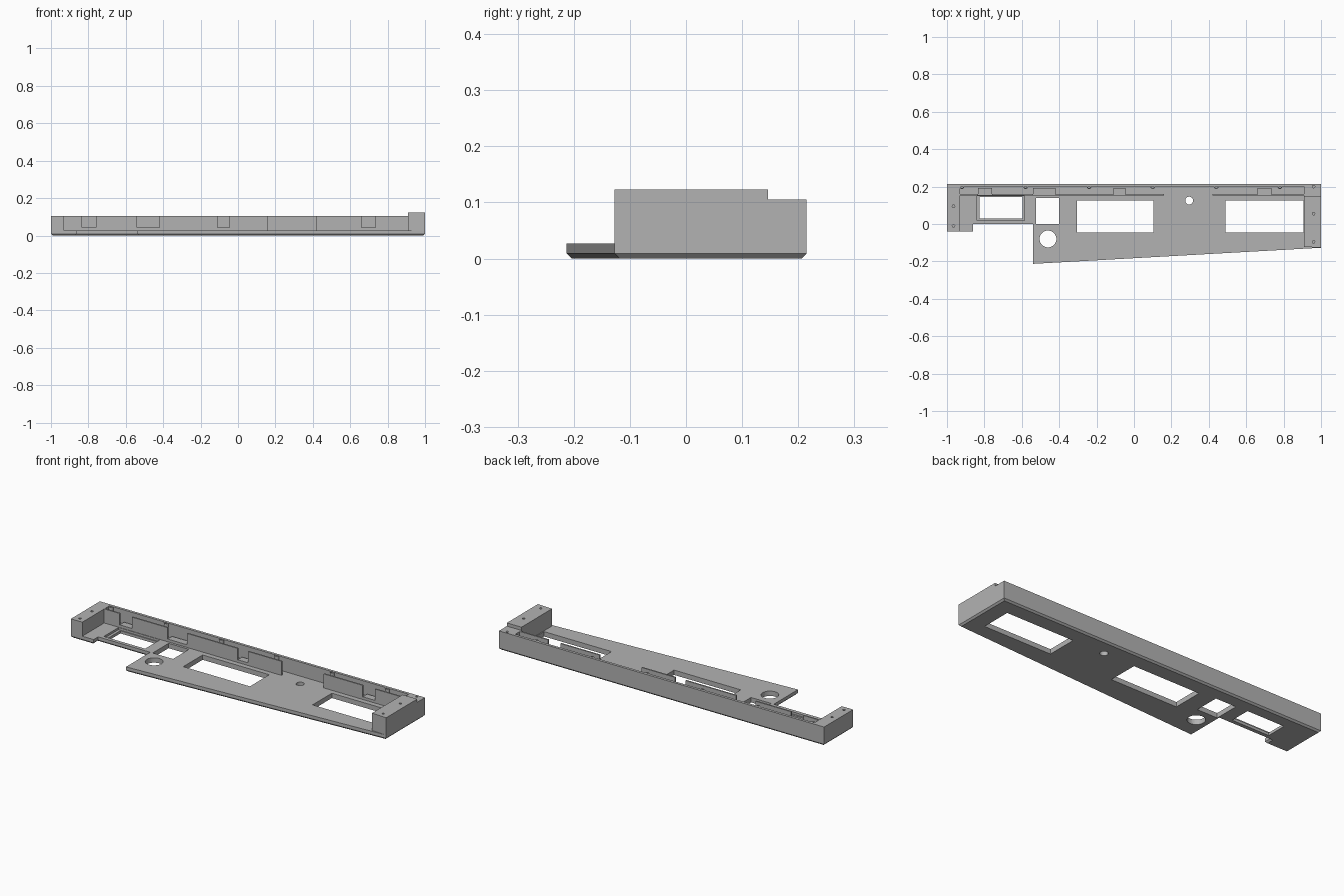
import bpy, bmesh, math

if "Cube" in bpy.data.objects:
    bpy.data.objects.remove(bpy.data.objects["Cube"])

grey = bpy.data.materials.new("plain_grey")
grey.diffuse_color = (0.45, 0.45, 0.45, 1)
grey.use_nodes = True
grey.node_tree.nodes["Principled BSDF"].inputs["Base Color"].default_value = grey.diffuse_color


def prism(name, pts, z0, z1, chamfer=0.0):
    """Vertical prism from an outline, with optional chamfer on the bottom rim."""
    bm = bmesh.new()
    face = bm.faces.new([bm.verts.new((x, y, z0)) for x, y in pts])
    up = bmesh.ops.extrude_face_region(bm, geom=[face])["geom"]
    for v in up:
        if isinstance(v, bmesh.types.BMVert):
            v.co.z = z1
    bmesh.ops.recalc_face_normals(bm, faces=bm.faces)
    if chamfer:
        rim = [e for e in bm.edges if all(abs(v.co.z - z0) < 1e-6 for v in e.verts)]
        bmesh.ops.bevel(bm, geom=rim, offset=chamfer, segments=1, affect='EDGES')
        bmesh.ops.recalc_face_normals(bm, faces=bm.faces)
    me = bpy.data.meshes.new(name)
    bm.to_mesh(me)
    bm.free()
    ob = bpy.data.objects.new(name, me)
    bpy.context.collection.objects.link(ob)
    me.materials.append(grey)
    return ob


def box(name, x0, x1, y0, y1, z0, z1):
    return prism(name, [(x0, y0), (x1, y0), (x1, y1), (x0, y1)], z0, z1)


def disc(name, x, y, r, z0, z1, n=32):
    ring = [(x + r * math.cos(2 * math.pi * i / n), y + r * math.sin(2 * math.pi * i / n))
            for i in range(n)]
    return prism(name, ring, z0, z1)


def cut(target, cutter):
    cutter.hide_render = True
    cutter.hide_viewport = True
    m = target.modifiers.new("cut", 'BOOLEAN')
    m.operation = 'DIFFERENCE'
    m.solver = 'EXACT'
    m.object = cutter


T = 0.027      # floor thickness
H = 0.105      # wall height

# Floor plate with chamfered underside
plate = prism("floor_plate",
              [(-1, -0.04), (-0.86, -0.04), (-0.86, 0.0), (-0.54, 0.0), (-0.54, -0.213),
               (1, -0.127), (1, 0.215), (-1, 0.215)], 0, T, 0.009)

# Window openings and round holes
windows = [(-0.825, -0.595, 0.03, 0.145), (-0.525, -0.4, 0.0, 0.14),
           (-0.305, 0.105, -0.045, 0.125), (0.49, 0.905, -0.045, 0.125)]
for x0, x1, y0, y1 in windows:
    cut(plate, box("window_cutter", x0, x1, y0, y1, -0.1, 0.1))
cut(plate, box("window_recess_cutter", -0.84, -0.585, 0.02, 0.15, 0.015, 0.1))
for x, y, r in [(-0.46, -0.08, 0.045), (0.295, 0.125, 0.021)]:
    cut(plate, disc("hole_cutter", x, y, r, -0.1, 0.1))

# Back wall and end blocks
box("back_wall", -0.93, 0.91, 0.2, 0.215, T, H)
left = box("left_end_block", -1, -0.93, -0.04, 0.215, T, H)
right = prism("right_end_block", [(0.91, -0.122), (1, -0.127), (1, 0.215), (0.91, 0.215)], T, 0.123)
cut(right, box("step_cutter", 0.8, 1.1, 0.146, 0.3, H, 0.2))

# Screw holes in the end blocks
for block, x, ys in [(left, -0.965, (-0.01, 0.095)), (right, 0.96, (-0.095, 0.055, 0.2))]:
    for y in ys:
        cut(block, disc("screw_cutter", x, y, 0.007, 0.06, 0.2, 12))

# Upright guide panels in front of the back wall
for x0, x1 in [(-0.93, -0.835), (-0.76, -0.54), (-0.42, -0.11),
               (-0.045, 0.16), (0.42, 0.66), (0.735, 0.91)]:
    box("guide_panel", x0, x1, 0.153, 0.161, T, H)

# Low ledges in the gaps between panels
for x0, x1 in [(-0.835, -0.76), (-0.54, -0.42), (-0.11, -0.045), (0.66, 0.735)]:
    box("gap_ledge", x0, x1, 0.153, 0.192, T, 0.042)

# Small screw bosses along the top of the back wall
for i in range(6):
    boss = disc("wall_boss", -0.92 + 0.34 * i, 0.2, 0.013, 0.08, H - 0.001, 16)
    cut(boss, disc("boss_cutter", -0.92 + 0.34 * i, 0.197, 0.006, 0.09, 0.2, 12))
